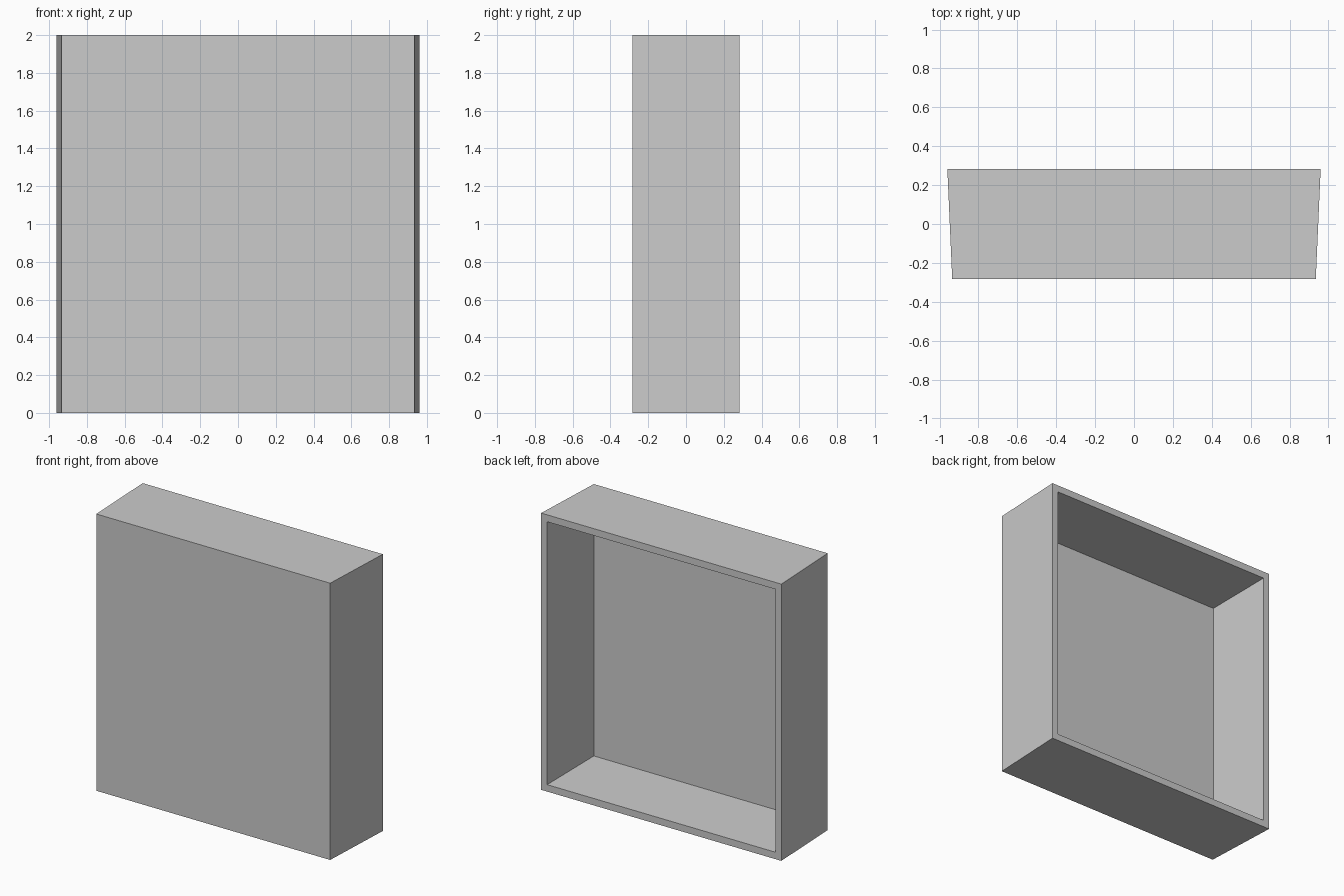
import bpy, bmesh

if "Cube" in bpy.data.objects:
    bpy.data.objects.remove(bpy.data.objects["Cube"])

BACK_Y, FRONT_Y = 0.283, -0.283
FLOOR_Y = -0.236          # inner face of the front panel
MID_Z = 1.0


def ring(bm, half_w, half_h, y):
    """Rectangular loop of four vertices in the XZ plane."""
    return [bm.verts.new((sx * half_w, y, MID_Z + sz * half_h))
            for sx, sz in ((-1, -1), (1, -1), (1, 1), (-1, 1))]


bm = bmesh.new()
# outer front, outer back, rim opening, cavity floor
loops = [ring(bm, 0.935, 1.0, FRONT_Y),
         ring(bm, 0.96, 1.0, BACK_Y),
         ring(bm, 0.912, 0.95, BACK_Y),
         ring(bm, 0.902, 0.938, FLOOR_Y)]

# walls between successive loops
for a, b in zip(loops, loops[1:]):
    for i in range(4):
        j = (i + 1) % 4
        bm.faces.new((a[i], a[j], b[j], b[i]))

# front panel and cavity floor
bm.faces.new(loops[0])
bm.faces.new(loops[-1])
bmesh.ops.recalc_face_normals(bm, faces=bm.faces)

mesh = bpy.data.meshes.new("open_back_case")
bm.to_mesh(mesh)
bm.free()
case = bpy.data.objects.new("open_back_case", mesh)
bpy.context.collection.objects.link(case)
